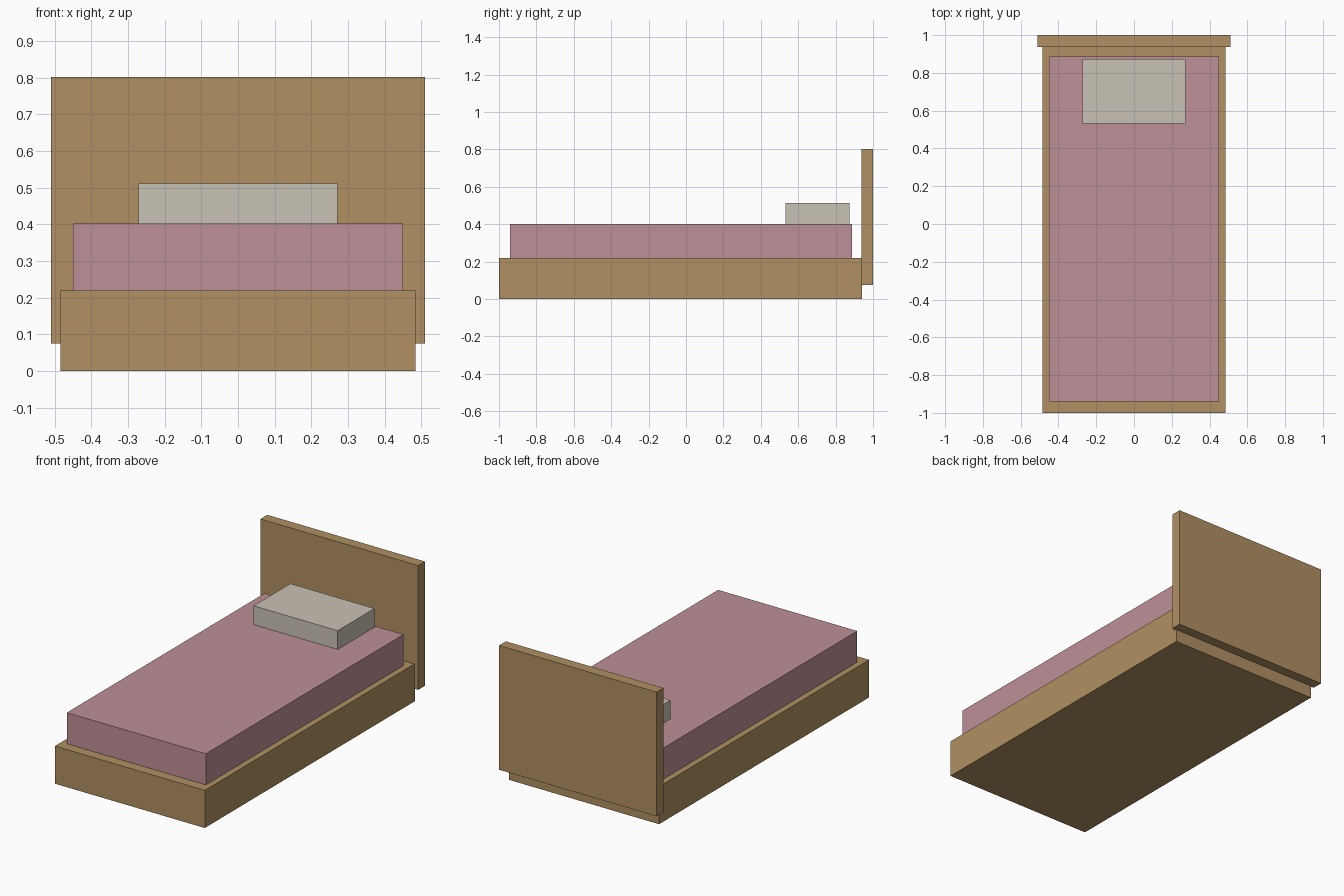
import bpy, bmesh
from mathutils import Vector

if "Cube" in bpy.data.objects:
    bpy.data.objects.remove(bpy.data.objects["Cube"])


def material(name, rgb):
    m = bpy.data.materials.new(name)
    m.diffuse_color = (*rgb, 1.0)
    m.use_nodes = True
    m.node_tree.nodes["Principled BSDF"].inputs["Base Color"].default_value = m.diffuse_color
    return m


wood = material("light_wood", (0.434, 0.279, 0.122))
pink = material("dusty_pink", (0.515, 0.279, 0.309))
linen = material("pale_linen", (0.584, 0.539, 0.462))


def box(name, half_x, y0, y1, z0, z1, mat):
    """Flat-shaded box, symmetric about x = 0."""
    bm = bmesh.new()
    bmesh.ops.create_cube(bm, size=1.0)
    bmesh.ops.scale(bm, vec=Vector((2 * half_x, y1 - y0, z1 - z0)), verts=bm.verts)
    mesh = bpy.data.meshes.new(name)
    bm.to_mesh(mesh)
    bm.free()
    mesh.materials.append(mat)
    obj = bpy.data.objects.new(name, mesh)
    obj.location = (0, (y0 + y1) / 2, (z0 + z1) / 2)
    bpy.context.collection.objects.link(obj)
    return obj


# Base, headboard, mattress and pillow
box("bed_base", 0.485, -1.0, 0.942, 0.0, 0.22, wood)
box("headboard", 0.51, 0.937, 1.0, 0.075, 0.802, wood)
box("mattress", 0.45, -0.94, 0.887, 0.22, 0.402, pink)
box("pillow", 0.272, 0.533, 0.873, 0.402, 0.512, linen)
